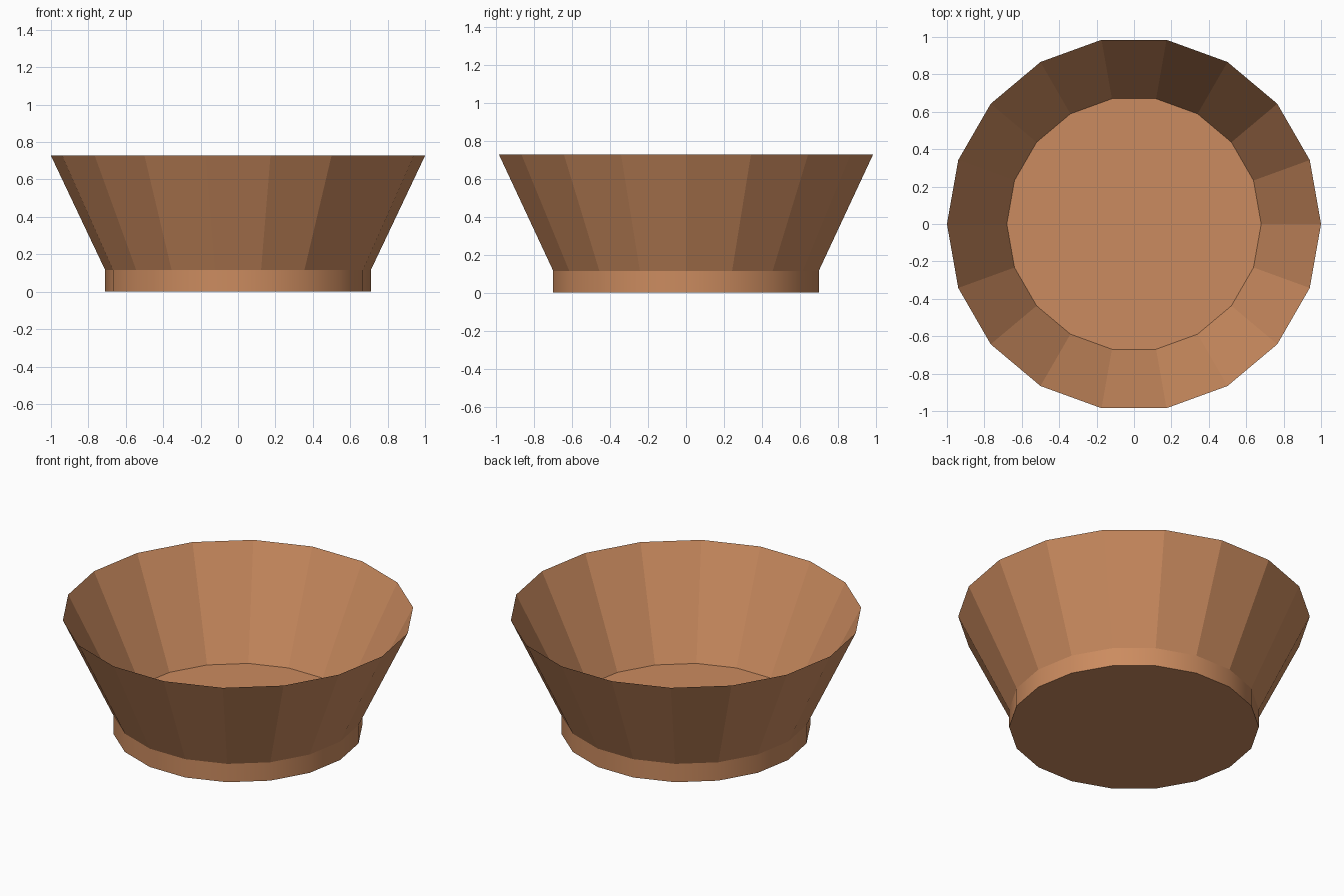
import bpy, bmesh, math

if "Cube" in bpy.data.objects:
    bpy.data.objects.remove(bpy.data.objects["Cube"])

SIDES = 18

clay = bpy.data.materials.new("terracotta")
clay.diffuse_color = (0.60, 0.26, 0.115, 1)
clay.use_nodes = True
clay.node_tree.nodes["Principled BSDF"].inputs["Base Color"].default_value = clay.diffuse_color


def ring(bm, radius, z):
    return [bm.verts.new((radius * math.cos(2 * math.pi * i / SIDES),
                          radius * math.sin(2 * math.pi * i / SIDES), z))
            for i in range(SIDES)]


def bridge(bm, a, b, smooth=False):
    for i in range(SIDES):
        j = (i + 1) % SIDES
        bm.faces.new((a[i], a[j], b[j], b[i])).smooth = smooth


bm = bmesh.new()
base = ring(bm, 0.71, 0.0)
foot_top = ring(bm, 0.71, 0.115)
rim = ring(bm, 1.0, 0.727)
floor = ring(bm, 0.68, 0.10)

bm.faces.new(base[::-1])                    # underside
bridge(bm, base, foot_top, smooth=True)     # rounded foot
bridge(bm, foot_top, rim)                   # faceted outer wall
bridge(bm, rim, floor)                      # inner wall, thinning to a knife-edge rim
bm.faces.new(floor)                         # inside floor

# Keep the foot's top and bottom edges crisp
for e in bm.edges:
    if len({f.smooth for f in e.link_faces}) > 1:
        e.smooth = False

mesh = bpy.data.meshes.new("bowl")
bm.to_mesh(mesh)
bm.free()
mesh.materials.append(clay)
bowl = bpy.data.objects.new("bowl", mesh)
bpy.context.collection.objects.link(bowl)
